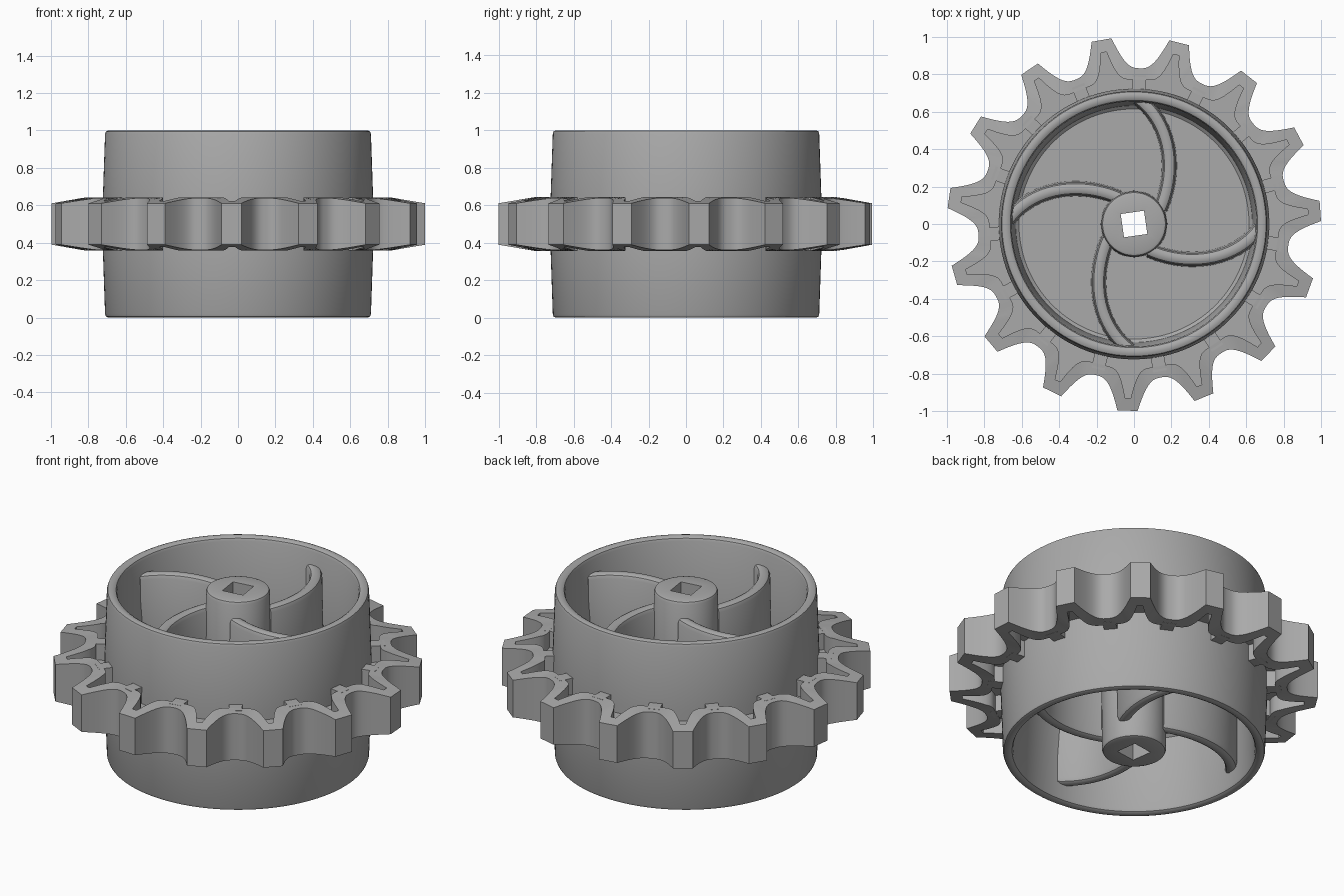
import bpy, bmesh, math
from mathutils import Vector, geometry

if "Cube" in bpy.data.objects:
    bpy.data.objects.remove(bpy.data.objects["Cube"], do_unlink=True)

MID = 0.5             # height of the middle plane
TEETH = 15
PHASE = 4             # angle of the first tooth, degrees
WEB = 0.045           # half thickness of the web
RIM = 0.143           # half thickness of the toothed rim

grey = bpy.data.materials.new("plain_grey")
grey.use_nodes = True
colour = (0.4, 0.4, 0.4, 1)
grey.diffuse_color = colour
grey.node_tree.nodes["Principled BSDF"].inputs["Base Color"].default_value = colour


def loft(name, loops, cyclic=True):
    """Skin a row of equal-length closed loops; wrap round or cap the ends."""
    bm = bmesh.new()
    rows = [[bm.verts.new(p) for p in loop] for loop in loops]
    n = len(rows[0])
    pairs = list(zip(rows, rows[1:]))
    if cyclic:
        pairs.append((rows[-1], rows[0]))
    else:
        bm.faces.new(rows[0])
        bm.faces.new(rows[-1])
    for a, b in pairs:
        for i in range(n):
            j = (i + 1) % n
            bm.faces.new((a[i], a[j], b[j], b[i]))
    bmesh.ops.recalc_face_normals(bm, faces=bm.faces)
    mesh = bpy.data.meshes.new(name)
    bm.to_mesh(mesh)
    bm.free()
    mesh.materials.append(grey)
    ob = bpy.data.objects.new(name, mesh)
    bpy.context.collection.objects.link(ob)
    bpy.ops.object.select_all(action="DESELECT")
    ob.select_set(True)
    bpy.context.view_layer.objects.active = ob
    bpy.ops.object.shade_smooth_by_angle(angle=math.radians(32))
    return ob


def polar(r, degrees, z):
    a = math.radians(degrees)
    return Vector((r * math.cos(a), r * math.sin(a), MID + z))


def circle(r, z, n):
    return [polar(r, PHASE + 360 * i / n, z) for i in range(n)]


def both_sides(profile):
    """Mirror an (r, z) profile below the middle plane."""
    return profile + [(r, -z) for r, z in reversed(profile)]


# Drum: drafted wall with a rounded lip and a web across the middle
wall = [(0.12, WEB), (0.615, WEB), (0.633, WEB + 0.015), (0.655, 0.478), (0.661, 0.492),
        (0.674, 0.5), (0.694, 0.5), (0.706, 0.495), (0.711, 0.482), (0.724, 0.1)]
loft("drum", [circle(r, z, 120) for r, z in both_sides(wall)])


# Hub: round boss with a turned square bore
def square(half, z, n):
    pts = []
    for i in range(n):
        a = 2 * math.pi * i / n + math.pi / 4
        c, s = math.cos(a), math.sin(a)
        k = half / max(abs(c), abs(s))
        pts.append(polar(k, math.degrees(a) + 8, z))
    return pts


boss = [(0.155, 0.5), (0.168, 0.495), (0.174, 0.482), (0.178, 0.05)]
hub_loops = [circle(r, z, 48) for r, z in both_sides(boss)]
hub_loops = [square(0.063, 0.5, 48)] + hub_loops + [square(0.063, -0.5, 48)]
# Line the round loops up with the corners of the bore
turn = math.radians(45 + 8 - PHASE)
for loop in hub_loops[1:-1]:
    for p in loop:
        p.x, p.y = (p.x * math.cos(turn) - p.y * math.sin(turn),
                    p.x * math.sin(turn) + p.y * math.cos(turn))
loft("hub", hub_loops)

# Curved spokes: rounded blades swept from the hub to the drum wall
half_section = [(0.012, 0.402), (0.026, 0.394), (0.034, 0.375), (0.041, 0.0),
                (0.034, -0.375), (0.026, -0.394), (0.012, -0.402)]
section = half_section + [(-x, z) for x, z in reversed(half_section)]
path = geometry.interpolate_bezier(Vector((0.14, 0.08, 0)), Vector((0.235, 0.30, 0)),
                                   Vector((0.19, 0.55, 0)), Vector((0.02, 0.672, 0)), 24)
for k in range(4):
    a = k * math.pi / 2
    loops = []
    for i, p in enumerate(path):
        t = (path[min(i + 1, len(path) - 1)] - path[max(i - 1, 0)]).normalized()
        side = Vector((t.y, -t.x, 0))
        loop = []
        for x, z in section:
            q = p + side * x
            loop.append((q.x * math.cos(a) - q.y * math.sin(a),
                         q.x * math.sin(a) + q.y * math.cos(a), MID + z))
        loops.append(loop)
    loft(f"spoke_{k + 1}", loops, cyclic=False)


# Toothed rim: a ribbon between the tooth outline and the pocket outline
def tooth_outline(flat, root, tip, power):
    """(angle, radius) round the wheel: flat tips and curved flanks."""
    steps = 12
    half = 180 / TEETH
    side = [(flat + (half - flat) * i / steps,
             root + (tip - root) * (1 - i / steps) ** power) for i in range(steps + 1)]
    one = [(-a, r) for a, r in reversed(side[:-1])] + side
    return [(PHASE + k * 2 * half + a, r) for k in range(TEETH) for a, r in one]


outer = tooth_outline(3.1, 0.833, 1.0, 2.7)
pocket = tooth_outline(0.9, 0.772, 0.932, 5)


def rim_loop(outline, sign):
    """The rim thins towards the tooth tips."""
    return [polar(r, a, sign * (RIM - max(0, r - 0.81) * 0.17)) for a, r in outline]


loft("toothed_rim", [rim_loop(outer, 1), rim_loop(pocket, 1),
                     rim_loop(pocket, -1), rim_loop(outer, -1)])

# Web closing the tooth pockets
middle = [((a + b) / 2, (r + s) / 2) for (a, r), (b, s) in zip(outer, pocket)]
ring = [(a, 0.69) for a, r in middle]
loft("tooth_web", [[polar(r, a, z) for a, r in line]
                   for line, z in ((ring, WEB), (middle, WEB), (middle, -WEB), (ring, -WEB))])

# Short ribs joining the rim to the drum at each valley
for k in range(TEETH):
    a = PHASE + (k + 0.5) * 360 / TEETH
    across = polar(1, a + 90, 0) - Vector((0, 0, MID))
    loops = []
    for r in (0.69, 0.80):
        loops.append([polar(r, a, z) + across * w
                      for w, z in ((-0.036, -0.142), (0.036, -0.142), (0.036, 0.142), (-0.036, 0.142))])
    loft(f"valley_rib_{k + 1}", loops, cyclic=False)
